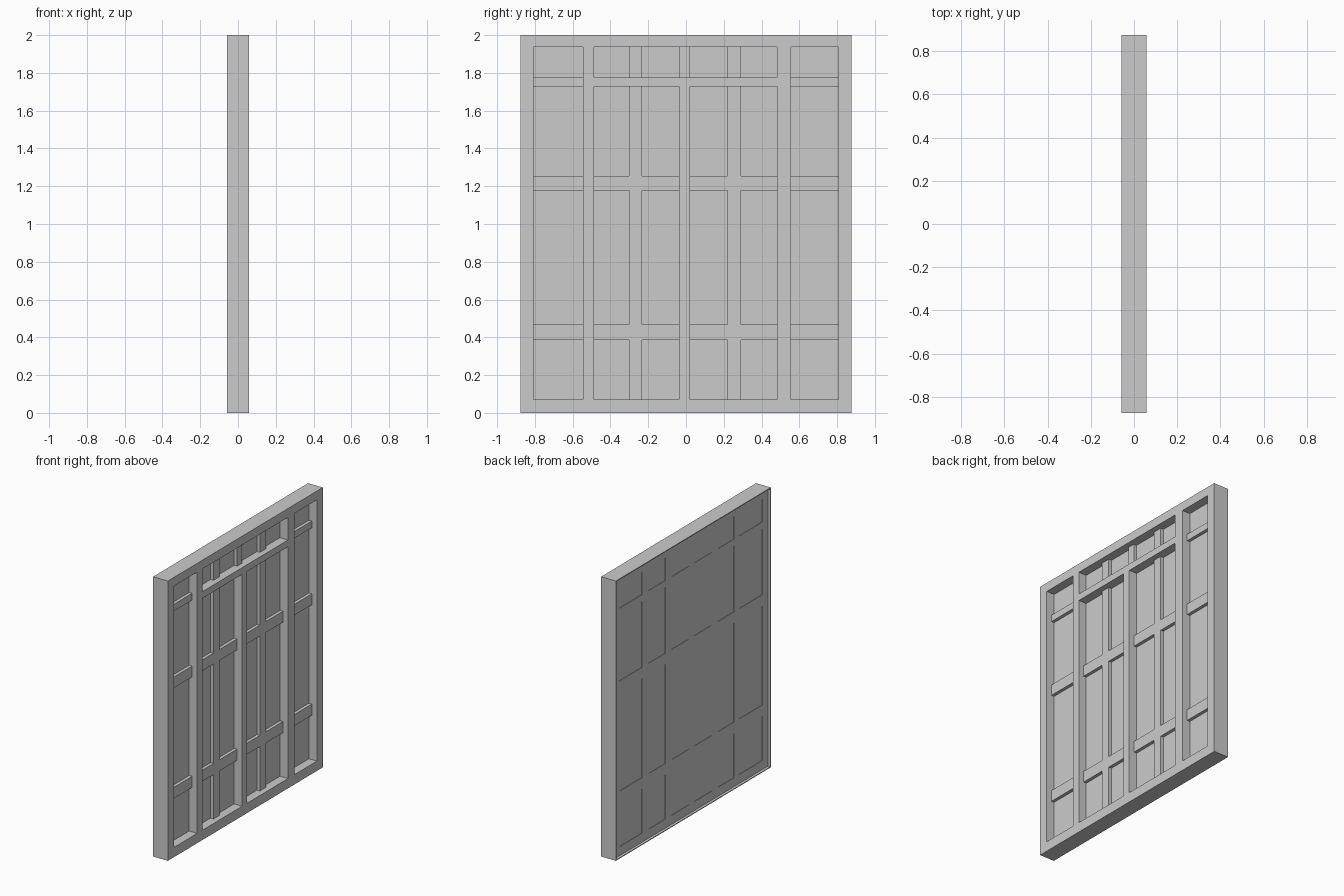
import bpy, bmesh

if "Cube" in bpy.data.objects:
    bpy.data.objects.remove(bpy.data.objects["Cube"])

# Depth layers along x
FRONT, BACK = 0.058, -0.058
BAR_FRONT, PANE_FRONT = 0.018, -0.005
PANE_BACK, FRAME_BACK = -0.037, -0.040


def lattice(name, outers, holes, x0, x1):
    """Flat grid of cells inside the outer rectangles and outside the holes, thickened.
    Rectangles are (y0, y1, z0, z1)."""
    rects = outers + holes
    ys = sorted({v for r in rects for v in r[:2]})
    zs = sorted({v for r in rects for v in r[2:]})
    inside = lambda r, y, z: r[0] < y < r[1] and r[2] < z < r[3]
    bm = bmesh.new()
    for ya, yb in zip(ys, ys[1:]):
        for za, zb in zip(zs, zs[1:]):
            y, z = (ya + yb) / 2, (za + zb) / 2
            if not any(inside(r, y, z) for r in outers) or any(inside(r, y, z) for r in holes):
                continue
            bm.faces.new([bm.verts.new((x1, *p)) for p in
                          ((ya, za), (yb, za), (yb, zb), (ya, zb))])
    bmesh.ops.remove_doubles(bm, verts=bm.verts, dist=1e-5)
    mesh = bpy.data.meshes.new(name)
    bm.to_mesh(mesh)
    bm.free()
    ob = bpy.data.objects.new(name, mesh)
    bpy.context.collection.objects.link(ob)
    mod = ob.modifiers.new("thickness", 'SOLIDIFY')
    mod.thickness = x1 - x0
    mod.offset = -1
    return ob


W, H = 0.875, 2.0
BOTTOM, TOP = 0.07, 1.937
TRANSOM = (1.727, 1.775)
RAILS = [(0.387, 0.467), (1.177, 1.255)]
LEFT, RIGHT = (-0.808, -0.544), (0.555, 0.808)
DOORS = [(-0.486, -0.036), (0.021, 0.481)]
DOOR_BARS = [(-0.302, -0.233), (0.221, 0.29)]
CENTRE = (-0.036, 0.021)


def split(lo, hi, bars):
    """Intervals left between bars."""
    edges = [lo] + [v for b in bars for v in b] + [hi]
    return list(zip(edges[::2], edges[1::2]))


def panes(y_spans, z_spans):
    return [(*y, *z) for y in y_spans for z in z_spans]


# Openings in the main frame and the panes within each one
groups = {}
for side, col in (("left", LEFT), ("right", RIGHT)):
    groups[side + "_sidelight"] = ((*col, BOTTOM, TOP),
                                   panes([col], split(BOTTOM, TOP, RAILS + [TRANSOM])))
for side, door, bar in zip(("left", "right"), DOORS, DOOR_BARS):
    groups[side + "_door"] = ((*door, BOTTOM, TRANSOM[0]),
                              panes(split(*door, [bar]), split(BOTTOM, TRANSOM[0], RAILS)))
top_span = (DOORS[0][0], DOORS[1][1])
groups["transom"] = ((*top_span, TRANSOM[1], TOP),
                     panes(split(*top_span, [DOOR_BARS[0], CENTRE, DOOR_BARS[1]]),
                           [(TRANSOM[1], TOP)]))

# Main frame with its five openings
outer = (-W, W, 0, H)
lattice("main_frame", [outer], [g[0] for g in groups.values()], FRAME_BACK, FRONT)

# Thin lip around the back edge
t = 0.006
lattice("back_lip", [outer], [(-W + t, W - t, t, H - t)], BACK, FRAME_BACK)

# Recessed glazing bars and panes for each opening
for name, (opening, holes) in groups.items():
    lattice(name + "_bars", [opening], holes, FRAME_BACK, BAR_FRONT)
    lattice(name + "_panes", holes, [], PANE_BACK, PANE_FRONT)
